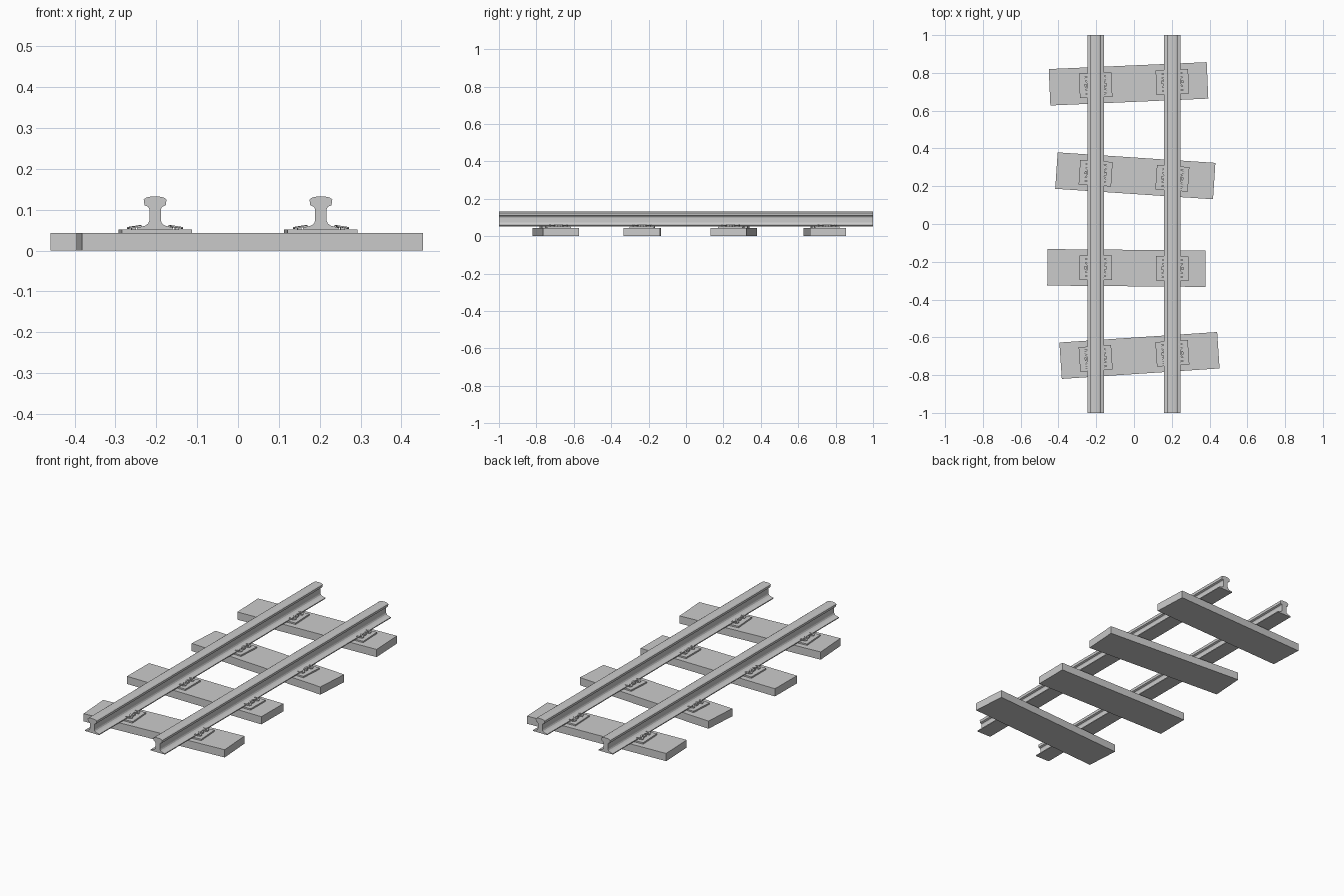
import bpy, bmesh, math
from mathutils import Vector, Matrix

if "Cube" in bpy.data.objects:
    bpy.data.objects.remove(bpy.data.objects["Cube"])

GAUGE = 0.203


def make_object(name, bm, matrix=Matrix()):
    bmesh.ops.recalc_face_normals(bm, faces=bm.faces)
    mesh = bpy.data.meshes.new(name)
    bm.to_mesh(mesh)
    bm.free()
    ob = bpy.data.objects.new(name, mesh)
    ob.matrix_world = matrix
    bpy.context.collection.objects.link(ob)
    return ob


def box(name, size, center, matrix):
    bm = bmesh.new()
    bmesh.ops.create_cube(bm, size=1, matrix=Matrix.Translation(center) @ Matrix.Diagonal((*size, 1)))
    return make_object(name, bm, matrix)


def loft(bm, rings):
    # Joins closed rings of points and caps both ends
    rings = [[bm.verts.new(p) for p in ring] for ring in rings]
    for a, b in zip(rings, rings[1:]):
        n = len(a)
        for i in range(n):
            bm.faces.new((a[i], a[(i + 1) % n], b[(i + 1) % n], b[i]))
    bm.faces.new(rings[0])
    bm.faces.new(rings[-1])


# Rails: mirrored half profile extruded along y
HALF = [(0.044, 0.051), (0.044, 0.056), (0.024, 0.061), (0.017, 0.066),
        (0.014, 0.073), (0.014, 0.101), (0.017, 0.107), (0.026, 0.111),
        (0.028, 0.125), (0.021, 0.130), (0.011, 0.132)]
PROFILE = HALF + [(-x, z) for x, z in reversed(HALF)]


def rail(name, x0):
    bm = bmesh.new()
    loft(bm, [[(x0 + x, y, z) for x, z in PROFILE] for y in (-1, 1)])
    make_object(name, bm)


rail("left_rail", -GAUGE)
rail("right_rail", GAUGE)

# Spring clip: W-shaped flat bar sloping down away from the rail
ARM = [(0.036, 0.046), (0.054, 0.045), (0.062, 0.040), (0.063, 0.030),
       (0.056, 0.025), (0.047, 0.022), (0.042, 0.014)]
CLIP = ARM + [(x, -y) for x, y in reversed(ARM)]


def clip(name, matrix, side):
    bm = bmesh.new()
    pts = [Vector(p) for p in CLIP]
    rings = []
    for i, p in enumerate(pts):
        t = (pts[min(i + 1, len(pts) - 1)] - pts[max(i - 1, 0)]).normalized()
        n = Vector((-t.y, t.x)) * 0.0045
        ring = []
        for s, dz in ((1, 0), (-1, 0), (-1, 0.004), (1, 0.004)):
            q = p + n * s
            ring.append((side * q.x, q.y, 0.0585 - (q.x - 0.034) * 0.16 + dz))
        rings.append(ring)
    loft(bm, rings)
    make_object(name, bm, matrix)


# Sleepers laid unevenly: x, y, angle in degrees
SLEEPERS = [(-0.029, 0.742, 2.5), (0.007, 0.255, -3.8),
            (-0.040, -0.233, -0.5), (0.029, -0.696, 3.8)]
for i, (x, y, deg) in enumerate(SLEEPERS, 1):
    rot = Matrix.Rotation(math.radians(deg), 4, 'Z')
    box(f"sleeper_{i}", (0.837, 0.193, 0.043), (0, 0, 0.0215),
        Matrix.Translation((x, y, 0)) @ rot)
    # Base plates and clips centred under each rail
    for label, rx in (("left", -GAUGE), ("right", GAUGE)):
        m = Matrix.Translation((rx, y + (rx - x) * math.tan(math.radians(deg)), 0)) @ rot
        box(f"{label}_base_plate_{i}", (0.172, 0.13, 0.008), (0, 0, 0.047), m)
        for s, end in ((-1, "a"), (1, "b")):
            clip(f"{label}_clip_{i}{end}", m, s)
            # Bolt block holding the clip to the plate
            box(f"{label}_clip_bolt_{i}{end}", (0.010, 0.018, 0.009), (s * 0.053, 0, 0.0545), m)
